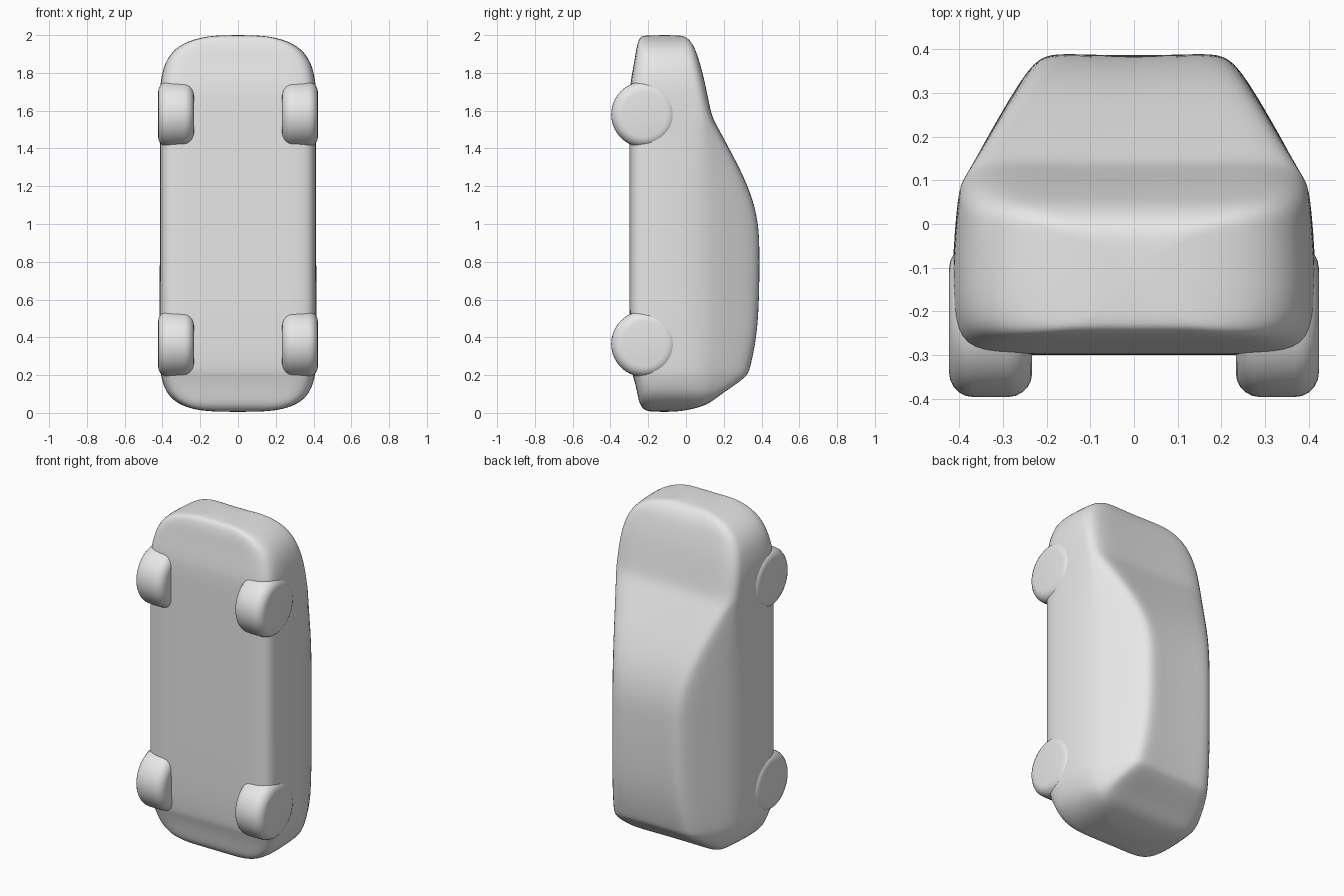
import bpy, bmesh, math
from mathutils import Matrix

cube = bpy.data.objects.get("Cube")
if cube:
    bpy.data.objects.remove(cube, do_unlink=True)

grey = bpy.data.materials.new("plain grey")
grey.use_nodes = True
grey.diffuse_color = (0.8, 0.8, 0.8, 1)
grey.node_tree.nodes["Principled BSDF"].inputs["Base Color"].default_value = (0.8, 0.8, 0.8, 1)


def add_object(name, bm):
    bmesh.ops.recalc_face_normals(bm, faces=bm.faces)
    for f in bm.faces:
        f.smooth = True
    me = bpy.data.meshes.new(name)
    bm.to_mesh(me)
    bm.free()
    me.materials.append(grey)
    ob = bpy.data.objects.new(name, me)
    bpy.context.collection.objects.link(ob)
    return ob


def section(w, yb, yt):
    """Closed car cross-section: boxy below the belt line, leaning in above it."""
    k = min(1, w / 0.4)
    belt = min(0.08, yt - 0.06 * k)
    shoulder = yt - 0.025 * k
    ws = w - 0.01 * k - 0.57 * (shoulder - belt) * k
    half = [(0, yb), (0.5 * w, yb), (w - 0.05 * k, yb), (w, yb + 0.04 * k),
            (w + 0.005 * k, yb + 0.5 * (belt - yb)), (w - 0.01 * k, belt),
            ((w - 0.01 * k + ws) / 2, (belt + shoulder) / 2), (ws, shoulder),
            (ws - 0.045 * k, yt), (0.5 * ws, yt - 0.003), (0, yt - 0.005)]
    return half + [(-x, y) for x, y in half[-2:0:-1]]


# Body stations from tail to nose: height, half width, underside, roof
stations = [
    (0.005, 0.14, -0.20, -0.05), (0.020, 0.24, -0.225, 0.04),
    (0.045, 0.31, -0.245, 0.12), (0.09, 0.365, -0.255, 0.175),
    (0.14, 0.39, -0.265, 0.25), (0.195, 0.405, -0.28, 0.325),
    (0.225, 0.41, -0.29, 0.338), (0.35, 0.413, -0.298, 0.367),
    (0.50, 0.413, -0.30, 0.385), (0.70, 0.412, -0.30, 0.391),
    (0.90, 0.412, -0.30, 0.391), (1.00, 0.412, -0.30, 0.384),
    (1.10, 0.412, -0.30, 0.364), (1.20, 0.412, -0.30, 0.329),
    (1.30, 0.412, -0.30, 0.283), (1.40, 0.412, -0.30, 0.230),
    (1.50, 0.412, -0.30, 0.177), (1.56, 0.413, -0.30, 0.143),
    (1.62, 0.413, -0.30, 0.128), (1.72, 0.412, -0.298, 0.108),
    (1.80, 0.40, -0.285, 0.09), (1.87, 0.377, -0.272, 0.07),
    (1.93, 0.33, -0.263, 0.05), (1.97, 0.26, -0.252, 0.025),
    (1.99, 0.18, -0.24, 0.0), (2.0, 0.10, -0.22, -0.03)]

bm = bmesh.new()
rings = [[bm.verts.new((x, y, z)) for x, y in section(w, yb, yt)]
         for z, w, yb, yt in stations]
for a, b in zip(rings, rings[1:]):
    for i in range(len(a)):
        j = (i + 1) % len(a)
        bm.faces.new((a[i], a[j], b[j], b[i]))
bm.faces.new(rings[0])
bm.faces.new(rings[-1])
body = add_object("body", bm)
sub = body.modifiers.new("smooth", "SUBSURF")
sub.levels = sub.render_levels = 2

# Wheels, rounded at the rims and partly sunk in the body
for end, z in (("front", 1.58), ("rear", 0.365)):
    for side, s in (("left", 1), ("right", -1)):
        bm = bmesh.new()
        bmesh.ops.create_cone(bm, cap_ends=True, segments=40, radius1=0.175,
                              radius2=0.175, depth=0.19,
                              matrix=Matrix.Rotation(math.pi / 2, 4, "Y"))
        rims = [e for e in bm.edges if any(len(f.verts) > 4 for f in e.link_faces)]
        bmesh.ops.bevel(bm, geom=rims, offset=0.055, segments=5,
                        profile=0.5, affect="EDGES")
        wheel = add_object(f"{end}_{side}_wheel", bm)
        wheel.location = (s * 0.328, -0.221, z)
